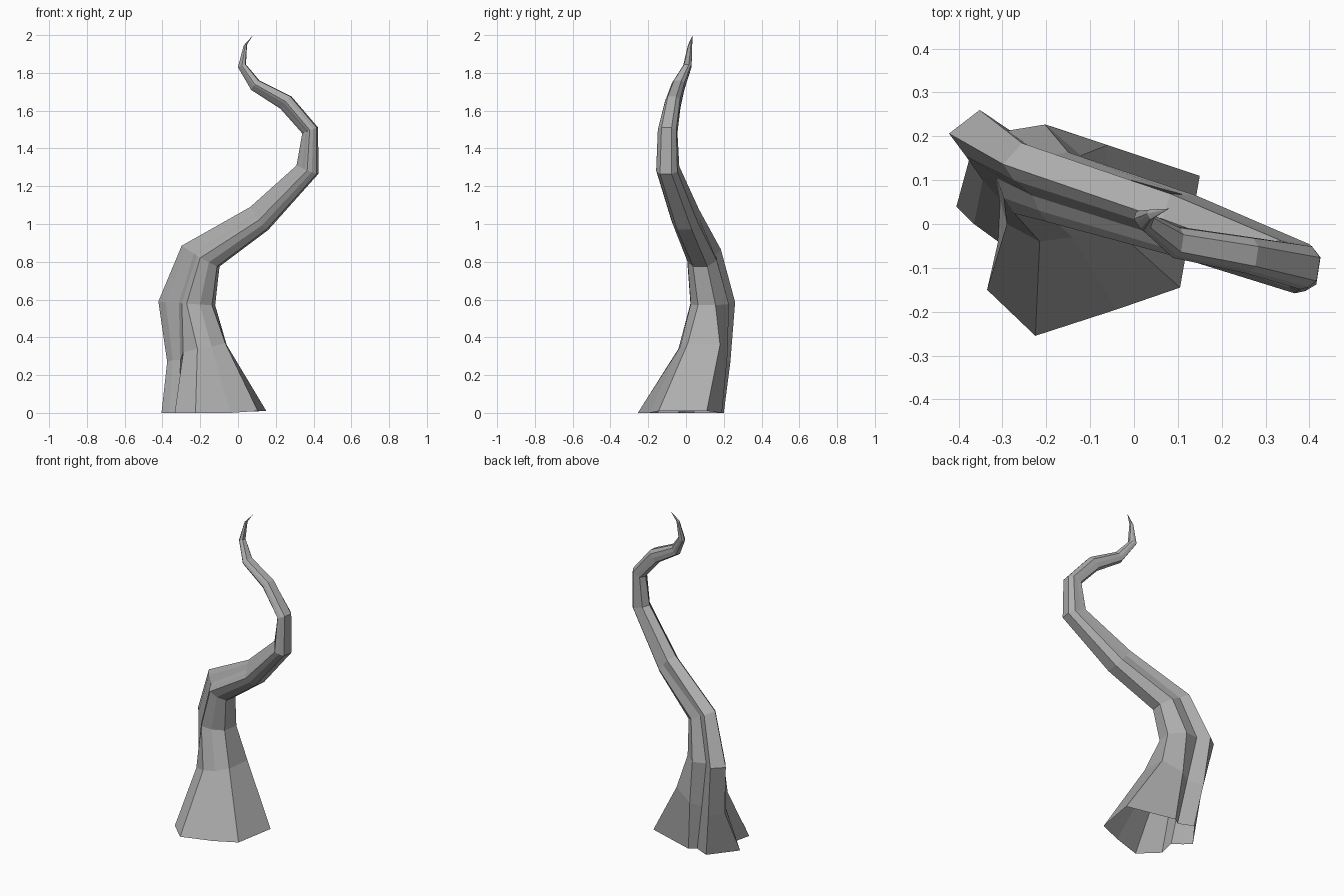
import bpy, bmesh
from mathutils import Vector

# Flared foot outline and first waist ring, counterclockwise from front right
foot = [(.105, -.145, .01), (.15, .11, .01), (-.15, .19, 0), (-.19, .16, 0), (-.28, .2, 0),
        (-.405, .04, 0), (-.365, 0, 0), (-.31, -.04, 0), (-.335, -.15, 0),
        (-.225, -.255, 0), (-.04, -.195, 0)]
waist = [(-.068, .01, .37), (-.06, .18, .36), (-.18, .22, .31), (-.24, .185, .29),
         (-.32, .235, .27), (-.375, .15, .27), (-.345, .1, .28), (-.305, .055, .28),
         (-.29, .0, .32), (-.215, -.04, .34), (-.14, -.03, .35)]

# Cross-sections (across, depth): grooved low on the trunk, plain higher up
grooved = [(.98, -.3), (1, .55), (.4, .95), (-.15, .6), (-.6, .85), (-1, .2),
           (-.7, -.15), (-.2, -.4), (-.05, -.75), (.15, -1), (.6, -.8)]
plain = [(1, -.5), (1, .6), (.5, .95), (-.15, .95), (-.85, .75), (-1, -.1),
         (-.75, -.35), (-.45, -.6), (-.1, -.87), (.2, -1), (.6, -.8)]

# Rings: left x, left z, right x, right z, centre y, half depth, groove amount
path = [(-.425, .59, -.13, .57, .14, .11, 1),
        (-.30, .885, -.105, .775, .095, .085, .8),
        (.065, 1.09, .155, .97, .0, .075, .25),
        (.31, 1.31, .42, 1.265, -.095, .06, .3),
        (.34, 1.48, .42, 1.51, -.095, .052, .3),
        (.225, 1.61, .28, 1.675, -.068, .042, .1),
        (.07, 1.71, .11, 1.76, -.04, .036, 0),
        (0, 1.83, .04, 1.845, .008, .022, 0),
        (.03, 1.945, .047, 1.95, .022, .011, 0)]


def make_ring(lx, lz, rx, rz, cy, depth, groove):
    centre = Vector(((lx + rx) / 2, cy, (lz + rz) / 2))
    across = Vector(((rx - lx) / 2, -.3 * (rx - lx) / 2, (rz - lz) / 2))
    back = Vector((.15, 1, 0)) * depth
    ring = []
    for g, p in zip(grooved, plain):
        t, w = Vector(p).lerp(Vector(g), groove)
        ring.append(centre + across * t + back * w)
    return ring


# Trunk skin, open underneath and pointed at the tip
bm = bmesh.new()
rings = [[bm.verts.new(p) for p in ring]
         for ring in [foot, waist] + [make_ring(*r) for r in path]]
for low, high in zip(rings, rings[1:]):
    for i in range(len(low)):
        j = (i + 1) % len(low)
        bm.faces.new((low[i], low[j], high[j], high[i]))
tip = bm.verts.new((.08, .035, 2))
top = rings[-1]
for i in range(len(top)):
    bm.faces.new((top[i], top[(i + 1) % len(top)], tip))
bm.normal_update()

mesh = bpy.data.meshes.new("twisted_trunk")
bm.to_mesh(mesh)
bm.free()

# Dark grey surface
grey = bpy.data.materials.new("dark_grey")
grey.diffuse_color = (.42, .42, .42, 1)
mesh.materials.append(grey)
bpy.context.collection.objects.link(bpy.data.objects.new("twisted_trunk", mesh))
